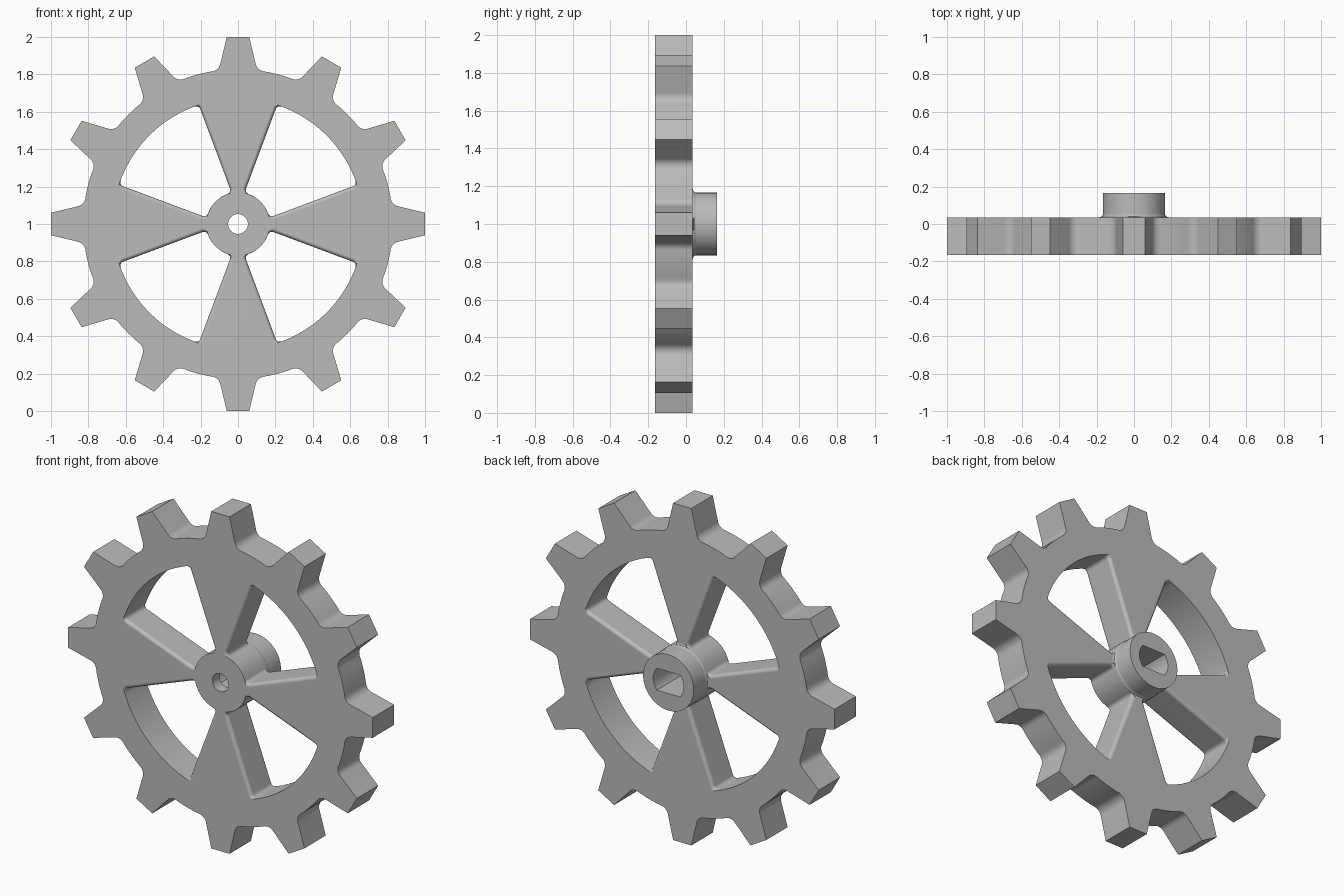
import bpy, bmesh
from math import sin, cos, pi, radians, sqrt, atan2
from mathutils import Vector, Matrix

if "Cube" in bpy.data.objects:
    bpy.data.objects.remove(bpy.data.objects["Cube"])

FRONT, BACK, HUB_END = -0.165, 0.035, 0.165
HUB_R, EDGE_R = 0.166, 0.02

grey = bpy.data.materials.new("grey_metal")
grey.use_nodes = True
colour = (0.5, 0.5, 0.5, 1)
grey.diffuse_color = colour
grey.node_tree.nodes["Principled BSDF"].inputs["Base Color"].default_value = colour


def polar(r, a):
    return Vector((r * cos(a), r * sin(a)))


def circle(r, n=64):
    return [polar(r, 2 * pi * i / n) for i in range(n)]


def fillet(points, radii, steps=5):
    """Round the corners of a closed 2D outline; radius 0 keeps a point."""
    out = []
    for i, (p, r) in enumerate(zip(points, radii)):
        if not r:
            out.append(p)
            continue
        a = (points[i - 1] - p).normalized()
        b = (points[(i + 1) % len(points)] - p).normalized()
        half = a.angle(b) / 2
        centre = p + (a + b).normalized() * r / sin(half)
        start = p + a * r / (sin(half) / cos(half)) - centre
        end = p + b * r / (sin(half) / cos(half)) - centre
        sweep = start.angle_signed(end)
        for k in range(steps + 1):
            out.append(centre + Matrix.Rotation(-sweep * k / steps, 2) @ start)
    return out


def loft(name, layers, copies=1):
    """Solid through 2D outlines stacked along y, repeated about the axle."""
    bm = bmesh.new()
    for c in range(copies):
        turn = Matrix.Rotation(2 * pi * c / copies, 2)
        rings = []
        for y, outline in layers:
            pts = [turn @ p for p in outline]
            rings.append([bm.verts.new((p.x, y, 1 + p.y)) for p in pts])
        bm.faces.new(rings[0])
        bm.faces.new(rings[-1])
        for low, high in zip(rings, rings[1:]):
            for i in range(len(low)):
                bm.faces.new((low[i - 1], low[i], high[i], high[i - 1]))
    bmesh.ops.recalc_face_normals(bm, faces=bm.faces)
    mesh = bpy.data.meshes.new(name)
    bm.to_mesh(mesh)
    bm.free()
    mesh.materials.append(grey)
    obj = bpy.data.objects.new(name, mesh)
    bpy.context.collection.objects.link(obj)
    return obj


def combine(target, tool, operation):
    mod = target.modifiers.new(operation, "BOOLEAN")
    mod.operation, mod.object, mod.solver = operation, tool, "EXACT"
    bpy.context.view_layer.objects.active = target
    bpy.ops.object.modifier_apply(modifier=mod.name)
    bpy.data.objects.remove(tool)


# Toothed outline: flat tip, sloping flanks, rounded root
points, radii = [], []
for tooth in range(12):
    a = tooth * pi / 6
    turn = Matrix.Rotation(a, 2)
    for r, w, f in ((0.821, -0.103, 0.05), (0.9982, -0.06, 0), (0.9982, 0.06, 0), (0.821, 0.103, 0.05)):
        points.append(turn @ Vector((r if f else 1.0, w)))
        radii.append(f)
    for d in (11, 13, 15, 17, 19):
        points.append(polar(0.828, a + radians(d)))
        radii.append(0)
outline = fillet(points, radii)
sprocket = loft("sprocket_wheel", [(FRONT, outline), (BACK, outline)])

# Hub with a rounded foot
hub_layers = [(-0.1, circle(HUB_R + EDGE_R))]
for k in range(6):
    t = k / 5 * pi / 2
    hub_layers.append((BACK + EDGE_R * sin(t) * 1.0,
                       circle(HUB_R + EDGE_R * (1 - sin(t)) if k in (0, 5) else
                              HUB_R + EDGE_R * (1 - sqrt(1 - (1 - sin(t)) ** 2)))))
hub_layers.append((HUB_END, circle(HUB_R)))
combine(sprocket, loft("hub", hub_layers), "UNION")


# Windows between the spokes, flared so the spoke edges are rounded
def window(grow):
    slope, inner, outer = 0.374, 0.17, 0.67
    c = -0.028 - grow * sqrt(1 + slope ** 2)

    def edge_angle(r):
        q = 1 + slope ** 2
        z = (-c * slope + sqrt((c * slope) ** 2 - q * (c * c - r * r))) / q
        return atan2(z, c + slope * z)

    pts, rad = [], []
    for r, n, flip in ((outer, 16, 1), (inner, 6, -1)):
        spread = (edge_angle(r) - pi / 4) * flip
        for i in range(n + 1):
            pts.append(polar(r, pi / 4 - spread + 2 * spread * i / n))
            rad.append(0.024 if i in (0, n) else 0)
    return fillet(pts, rad)


rounding = [(EDGE_R * (1 - cos(k * pi / 10)), EDGE_R * (1 - sin(k * pi / 10))) for k in range(6)]
layers = [(FRONT - 0.03, window(EDGE_R))]
layers += [(FRONT + depth, window(grow)) for depth, grow in rounding]
layers += [(BACK - depth, window(grow)) for depth, grow in reversed(rounding)]
layers.append((BACK + 0.03, window(EDGE_R)))
combine(sprocket, loft("window_cutter", layers, 4), "DIFFERENCE")

# Round axle hole through the front
combine(sprocket, loft("axle_hole_cutter", [(-0.3, circle(0.053, 40)), (0.1, circle(0.053, 40))]), "DIFFERENCE")

# Shaft socket with two flats, open at the back
flat, socket_r = 0.065, 0.1
a0 = math_angle = atan2(flat, sqrt(socket_r ** 2 - flat ** 2))
socket = [polar(socket_r, side + a0 * (i / 6 - 1)) for side in (0, pi) for i in range(13)]
combine(sprocket, loft("socket_cutter", [(-0.1, socket), (0.3, socket)]), "DIFFERENCE")

# Smooth rounded parts, keep hard edges and flat faces
bpy.ops.object.select_all(action="DESELECT")
sprocket.select_set(True)
bpy.context.view_layer.objects.active = sprocket
bpy.ops.object.shade_smooth_by_angle(angle=radians(25))
weighted = sprocket.modifiers.new("flat_faces", "WEIGHTED_NORMAL")
weighted.keep_sharp = True
